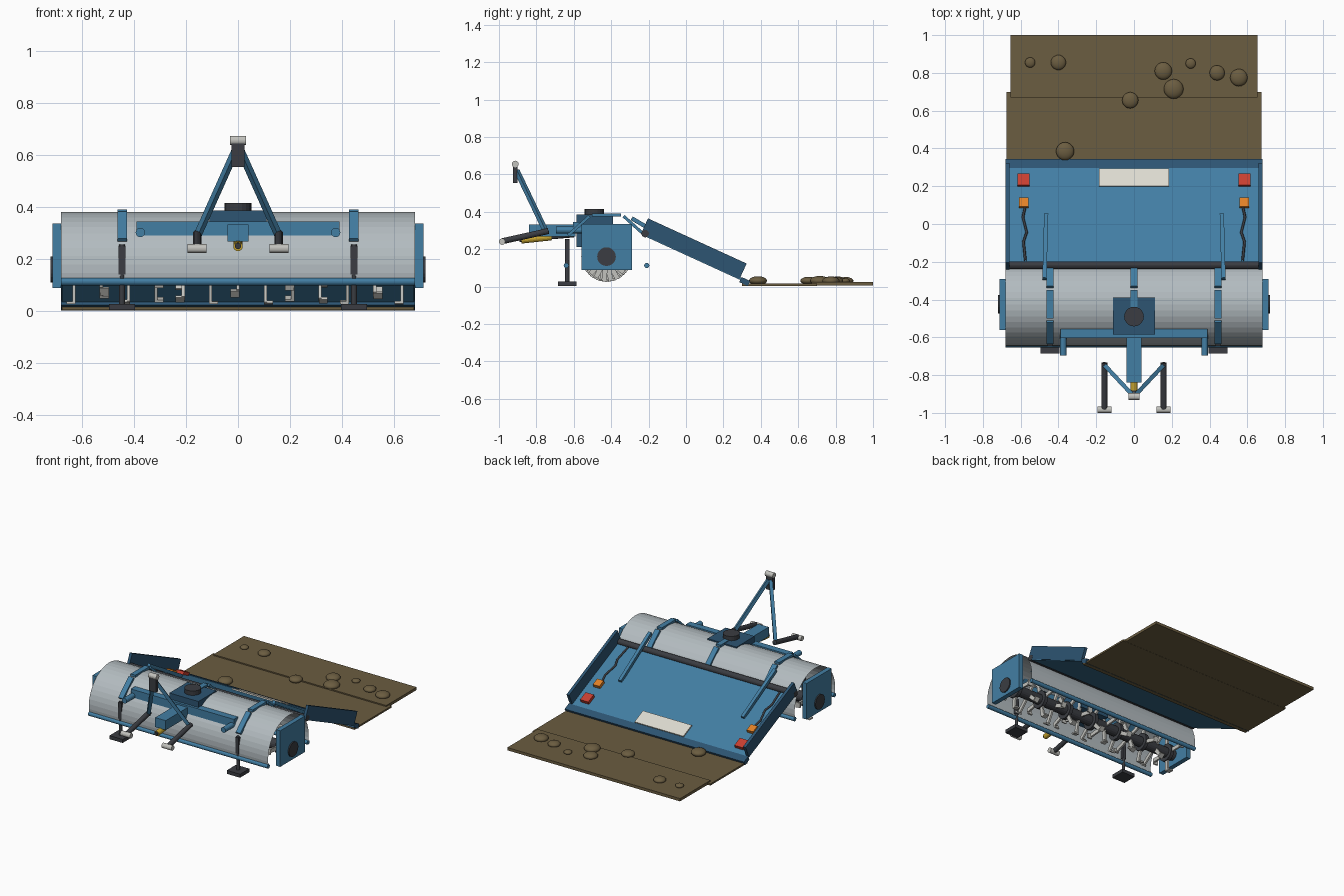
import bpy, bmesh, math
from mathutils import Vector, Matrix

if "Cube" in bpy.data.objects:
    bpy.data.objects.remove(bpy.data.objects["Cube"])


def mat(name, *rgb):
    m = bpy.data.materials.new(name)
    m.diffuse_color = (*rgb, 1)
    m.use_nodes = True
    m.node_tree.nodes["Principled BSDF"].inputs["Base Color"].default_value = m.diffuse_color
    return m


BLUE = mat("blue paint", 0.055, 0.21, 0.37)
NAVY = mat("dark blue paint", 0.026, 0.09, 0.17)
HOOD = mat("hood grey", 0.45, 0.50, 0.525)
DARK = mat("dark steel", 0.043, 0.046, 0.054)
STEEL = mat("bright steel", 0.54, 0.54, 0.51)
SOIL = mat("soil", 0.147, 0.109, 0.052)
CREAM = mat("cream", 0.72, 0.70, 0.63)
RED = mat("red lamp", 0.58, 0.05, 0.03)
ORANGE = mat("orange lamp", 0.75, 0.22, 0.02)
YELLOW = mat("yellow guard", 0.58, 0.38, 0.03)


def finish(name, bm, m, smooth=False):
    me = bpy.data.meshes.new(name)
    bm.to_mesh(me)
    bm.free()
    me.materials.append(m)
    for p in me.polygons:
        p.use_smooth = smooth
    ob = bpy.data.objects.new(name, me)
    bpy.context.collection.objects.link(ob)
    return ob


def box(name, c, size, m, rx=0.0):
    bm = bmesh.new()
    bmesh.ops.create_cube(bm, size=1, matrix=Matrix.Translation(c)
                          @ Matrix.Rotation(rx, 4, 'X') @ Matrix.Diagonal((*size, 1)))
    return finish(name, bm, m)


def span(a, b):
    a, b = Vector(a), Vector(b)
    d = b - a
    return Matrix.Translation((a + b) / 2) @ d.to_track_quat('Z', 'Y').to_matrix().to_4x4(), d.length


def rod(name, a, b, r, m, n=16):
    M, L = span(a, b)
    bm = bmesh.new()
    bmesh.ops.create_cone(bm, cap_ends=True, segments=n, radius1=r, radius2=r, depth=L, matrix=M)
    return finish(name, bm, m)


def bar(name, a, b, w, t, m):
    M, L = span(a, b)
    bm = bmesh.new()
    bmesh.ops.create_cube(bm, size=1, matrix=M @ Matrix.Diagonal((w, t, L, 1)))
    return finish(name, bm, m)


# Hood: open sheet arc around the rotor axis
CY, CZ, R = -0.425, 0.16, 0.22
bm = bmesh.new()
prev = None
for i in range(25):
    a = math.radians(-12 + 204 * i / 24)
    y, z = CY + R * math.cos(a), CZ + R * math.sin(a)
    cur = [bm.verts.new((x, y, z)) for x in (-0.68, 0.68)]
    if prev:
        bm.faces.new((prev[0], prev[1], cur[1], cur[0]))
    prev = cur
finish("hood", bm, HOOD)
for y in (-0.64, -0.21):
    rod("hood_edge_bar", (-0.68, y, 0.113), (0.68, y, 0.113), 0.014, BLUE, 12)

# Reinforcing ribs over the hood
for x in (-0.445, 0, 0.445):
    for deg in (48, 90, 132):
        a = math.radians(deg)
        box("hood_rib", (x, CY + 0.222 * math.cos(a), CZ + 0.222 * math.sin(a)),
            (0.036, 0.153, 0.016), BLUE, a - math.pi / 2)

# Rotor shaft with flanges and L-shaped blades
rod("rotor_shaft", (-0.69, CY, CZ), (0.69, CY, CZ), 0.035, DARK)
for i in range(7):
    x = -0.63 + 0.21 * i
    rod("rotor_flange", (x - 0.012, CY, CZ), (x + 0.012, CY, CZ), 0.06, DARK, 20)
bm = bmesh.new()
for i in range(13):
    for k in range(4):
        T = Matrix.Translation((-0.63 + 0.105 * i, CY, CZ)) @ Matrix.Rotation(
            math.radians(90 * k + 37 * i), 4, 'X')
        side = 0.012 if i % 2 else -0.012
        for c, s in (((0, 0, -0.075), (0.012, 0.026, 0.11)),
                     ((side, 0.008, -0.128), (0.034, 0.034, 0.01))):
            bmesh.ops.create_cube(bm, size=1, matrix=T @ Matrix.Translation(c)
                                  @ Matrix.Diagonal((*s, 1)))
finish("rotor_blades", bm, STEEL)

# Gearbox, cross beam and centre beam
box("gearbox", (0, -0.488, 0.298), (0.22, 0.196, 0.175), NAVY)
rod("gearbox_cap", (0, -0.49, 0.385), (0, -0.49, 0.415), 0.052, DARK, 20)
box("cross_beam", (0, -0.58, 0.317), (0.78, 0.046, 0.055), BLUE)
box("centre_beam", (0, -0.715, 0.3), (0.08, 0.25, 0.065), BLUE)
rod("drive_shaft_guard", (0, -0.72, 0.265), (0, -0.88, 0.248), 0.018, YELLOW)
rod("drive_shaft", (0, -0.6, 0.275), (0, -0.89, 0.25), 0.012, DARK)

# Top bracket of the hitch
box("hitch_bracket", (0, -0.913, 0.603), (0.05, 0.026, 0.1), DARK)
rod("hitch_top_pin", (-0.03, -0.913, 0.655), (0.03, -0.913, 0.655), 0.018, STEEL)

for s in (-1, 1):
    # Hitch frame and lower links
    rod("frame_prong", (s * 0.375, -0.56, 0.302), (s * 0.375, -0.695, 0.302), 0.018, BLUE)
    bar("hitch_leg", (s * 0.158, -0.745, 0.285), (s * 0.008, -0.905, 0.62), 0.022, 0.022, BLUE)
    rod("lower_link", (s * 0.157, -0.735, 0.297), (s * 0.157, -0.98, 0.243), 0.016, DARK)
    rod("lower_link_pin", (s * 0.157 - 0.037, -0.983, 0.24), (s * 0.157 + 0.037, -0.983, 0.24),
        0.017, STEEL)
    # Support stands
    rod("stand_post", (s * 0.445, -0.635, 0.02), (s * 0.445, -0.635, 0.255), 0.011, DARK, 12)
    box("stand_sleeve", (s * 0.445, -0.635, 0.195), (0.026, 0.022, 0.11), DARK)
    box("stand_foot", (s * 0.445, -0.635, 0.016), (0.1, 0.1, 0.024), DARK)
    # End plates and bearings
    box("end_plate", (s * 0.696, -0.425, 0.212), (0.032, 0.27, 0.247), BLUE)
    rod("bearing_cap", (s * 0.7, CY, CZ), (s * 0.72, CY, CZ), 0.05, DARK, 20)

# Tailboard, tilted down toward the rear
TILT = math.radians(-24.6)


def on_board(x, y, h):
    """Point at plan position y, raised h along the board normal."""
    return (x, y - h * math.sin(TILT), 0.28 + (y + 0.235) * math.tan(TILT) + h * math.cos(TILT))


box("tailboard", on_board(0, 0.035, 0.002), (1.35, 0.59, 0.012), BLUE, TILT)
box("tailboard_lip", (0, 0.314, 0.027), (1.36, 0.05, 0.03), NAVY, TILT)
rod("tailboard_hinge", (-0.68, -0.218, 0.283), (0.68, -0.218, 0.283), 0.02, DARK)
box("marker_panel", on_board(0, 0.241, 0.012), (0.37, 0.1, 0.008), CREAM, TILT)
for s in (-1, 1):
    box("tailboard_side", on_board(s * 0.669, 0.023, 0.045), (0.02, 0.58, 0.09), NAVY, TILT)
    box("red_lamp", on_board(s * 0.585, 0.225, 0.018), (0.062, 0.066, 0.024), RED, TILT)
    box("orange_lamp", on_board(s * 0.583, 0.105, 0.018), (0.05, 0.052, 0.024), ORANGE, TILT)
    bar("tailboard_arm", (s * 0.474, -0.29, 0.365), (s * 0.465, 0.05, 0.165), 0.022, 0.022, BLUE)
    # Lamp cable
    cu = bpy.data.curves.new("lamp_cable", 'CURVE')
    cu.dimensions = '3D'
    cu.bevel_depth = 0.007
    cu.bevel_resolution = 1
    pts = [(0.575, 0.09), (0.588, 0.03), (0.568, -0.05), (0.585, -0.1), (0.575, -0.2)]
    sp = cu.splines.new('POLY')
    sp.points.add(len(pts) - 1)
    for p, (x, y) in zip(sp.points, pts):
        p.co = (*on_board(s * x, y, 0.014), 1)
    cu.materials.append(DARK)
    bpy.context.collection.objects.link(bpy.data.objects.new("lamp_cable", cu))

# Tilled soil strips and clods
box("soil_near", (0, 0.5, 0.01), (1.35, 0.4, 0.012), SOIL)
box("soil_far", (0, 0.835, 0.0145), (1.31, 0.33, 0.019), SOIL)
for x, y, r in ((-0.55, 0.855, .027), (-0.40, 0.855, .04), (-0.02, 0.655, .043),
                (0.155, 0.81, .046), (0.21, 0.715, .052), (0.30, 0.85, .027),
                (0.44, 0.80, .04), (0.555, 0.775, .046), (-0.365, 0.385, .048)):
    bm = bmesh.new()
    bmesh.ops.create_uvsphere(bm, u_segments=20, v_segments=12, radius=r,
                              matrix=Matrix.Translation((x, y, 0.031)) @ Matrix.Diagonal((1, 1, .5, 1)))
    finish("soil_clod", bm, SOIL, True)
